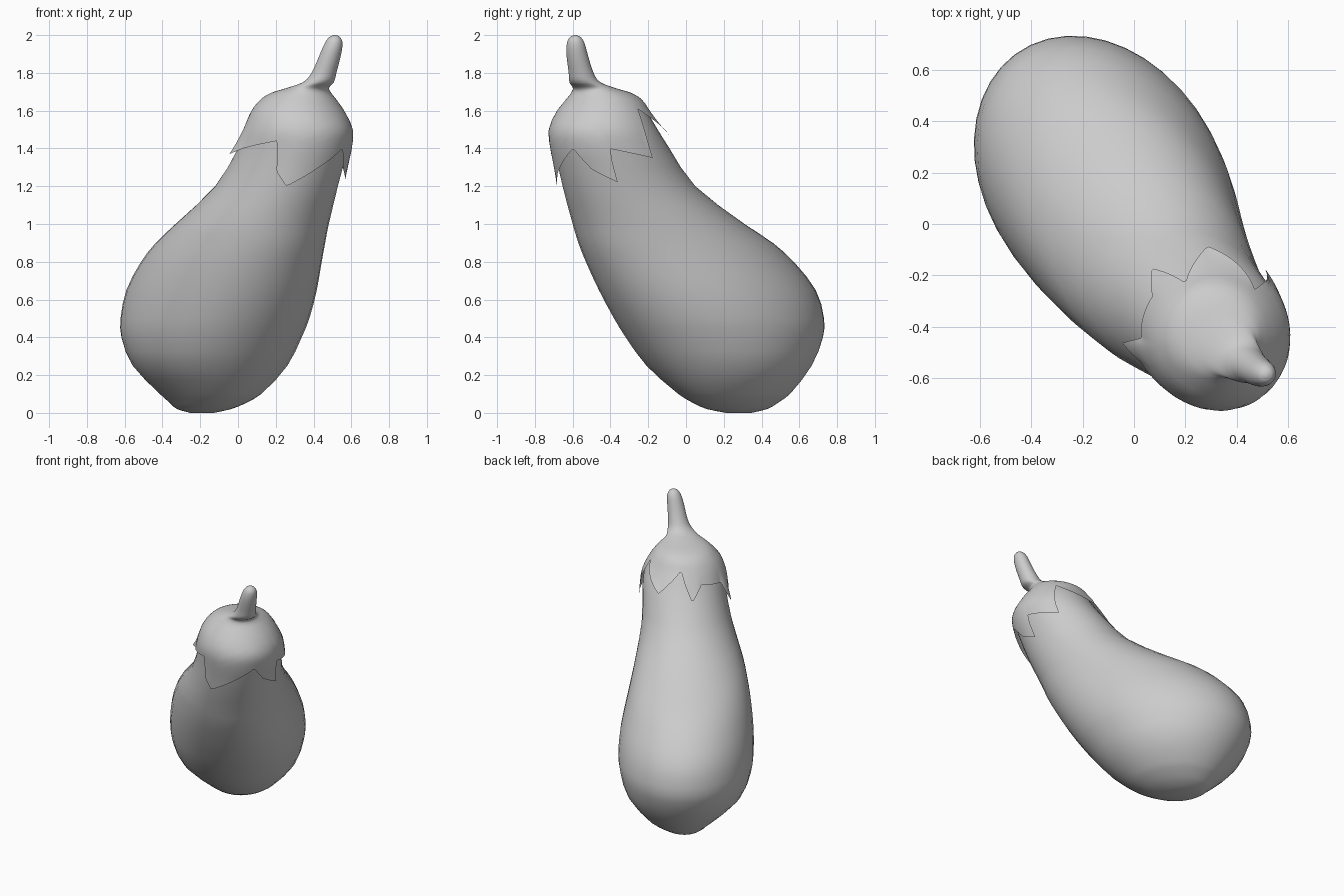
import bpy, bmesh, math
from mathutils import Vector

if "Cube" in bpy.data.objects:
    bpy.data.objects.remove(bpy.data.objects["Cube"])

U = Vector((-0.54, 0.84, 0)).normalized()    # direction the fruit leans
V = Vector((-U.y, U.x, 0))
U_ANG = math.degrees(math.atan2(U.y, U.x))

# horizontal slices: z, centre x, centre y, radius along lean, radius across
BODY = [(0.0, -.19, .28, .07, .06), (.02, -.18, .27, .17, .13), (.05, -.16, .262, .235, .18),
        (.1, -.145, .255, .314, .248), (.25, -.148, .228, .457, .39), (.4, -.14, .203, .553, .443),
        (.5, -.122, .175, .593, .456), (.65, -.087, .113, .619, .448), (.8, -.035, .02, .596, .42),
        (.9, .013, -.055, .557, .395), (1.0, .075, -.145, .487, .367), (1.2, .204, -.302, .37, .305),
        (1.4, .29, -.392, .315, .28), (1.5, .318, -.43, .285, .268), (1.62, .318, -.44, .215, .215),
        (1.66, .318, -.44, .17, .17)]
CAP = [(1.15, .18, -.27, .41, .335), (1.2, .21, -.307, .383, .32), (1.3, .257, -.357, .35, .304),
       (1.4, .296, -.398, .328, .294), (1.5, .318, -.43, .302, .284), (1.6, .317, -.438, .245, .245),
       (1.66, .32, -.435, .2, .2), (1.695, .335, -.45, .158, .158), (1.72, .37, -.487, .112, .112),
       (1.75, .425, -.535, .082, .082), (1.8, .455, -.555, .066, .066), (1.9, .49, -.577, .056, .056),
       (1.96, .507, -.584, .046, .046), (1.99, .512, -.586, .028, .028), (2.0, .513, -.587, .008, .008)]

# jagged calyx edge: angle, height, outward curl
EDGE = [(-165, 1.37, .04), (-152, 1.40, .01), (-112, 1.44, 0), (-102, 1.28, 0), (-87, 1.20, .01),
        (-36, 1.40, 0), (-22, 1.29, 0), (-2, 1.22, .01), (1, 1.40, 0), (40, 1.35, .01),
        (50, 1.61, 0), (93, 1.47, .03), (119, 1.61, 0), (136, 1.43, .015), (150, 1.52, 0),
        (185, 1.49, 0), (195, 1.37, .04)]


def sample(table, z):
    """Smooth interpolation of a slice table at height z."""
    n = len(table)
    i = max(k for k in range(n - 1) if table[k][0] <= z + 1e-9 or k == 0)

    def slope(k, c):
        a, b = table[max(k - 1, 0)], table[min(k + 1, n - 1)]
        return (b[c] - a[c]) / (b[0] - a[0])
    p, q = table[i], table[i + 1]
    h = q[0] - p[0]
    t = (z - p[0]) / h
    return [(2*t**3 - 3*t*t + 1) * p[c] + (t**3 - 2*t*t + t) * h * slope(i, c)
            + (3*t*t - 2*t**3) * q[c] + (t**3 - t*t) * h * slope(i + 1, c) for c in range(1, 5)]


def point(table, z, deg, grow=0.0):
    cx, cy, a, b = sample(table, z)
    f = math.radians(deg - U_ANG)
    return Vector((cx, cy, z)) + U * (a + grow) * math.cos(f) + V * (b + grow) * math.sin(f)


def edge_at(deg):
    for (a0, z0, c0), (a1, z1, c1) in zip(EDGE, EDGE[1:]):
        if a0 <= deg <= a1:
            t = (deg - a0) / (a1 - a0)
            return z0 + (z1 - z0) * t, c0 + (c1 - c0) * t


def loft(name, rows, close_first):
    bm = bmesh.new()
    rings = [[bm.verts.new(p) for p in row] for row in rows]
    n = len(rings[0])
    for lo, hi in zip(rings, rings[1:]):
        for j in range(n):
            k = (j + 1) % n
            bm.faces.new((lo[j], lo[k], hi[k], hi[j]))
    bm.faces.new(rings[-1])
    if close_first:
        bm.faces.new(rings[0][::-1])
    bmesh.ops.recalc_face_normals(bm, faces=bm.faces)
    me = bpy.data.meshes.new(name)
    bm.to_mesh(me)
    bm.free()
    me.polygons.foreach_set("use_smooth", [True] * len(me.polygons))
    ob = bpy.data.objects.new(name, me)
    bpy.context.collection.objects.link(ob)
    return ob


def levels(table, start=0, parts=2):
    zs = []
    for p, q in zip(table[start:], table[start + 1:]):
        zs += [p[0] + (q[0] - p[0]) * k / parts for k in range(parts)]
    return zs + [table[-1][0]]


# fruit body
loft("fruit_body", [[point(BODY, z, 360 * j / 40) for j in range(40)] for z in levels(BODY)], True)

# calyx and stem in one skin: columns stop at the jagged edge
COLS, SKIRT = 144, 8
angles = [-165 + 360 * j / COLS for j in range(COLS)]
rows = []
for r in range(SKIRT):
    t = r / SKIRT
    row = []
    for d in angles:
        ze, curl = edge_at(d)
        row.append(point(CAP, ze + (1.66 - ze) * t, d, curl * (1 - t) ** 3))
    rows.append(row)
rows += [[point(CAP, z, d) for d in angles] for z in levels(CAP, 6, 3)]
loft("calyx_and_stem", rows, False)
